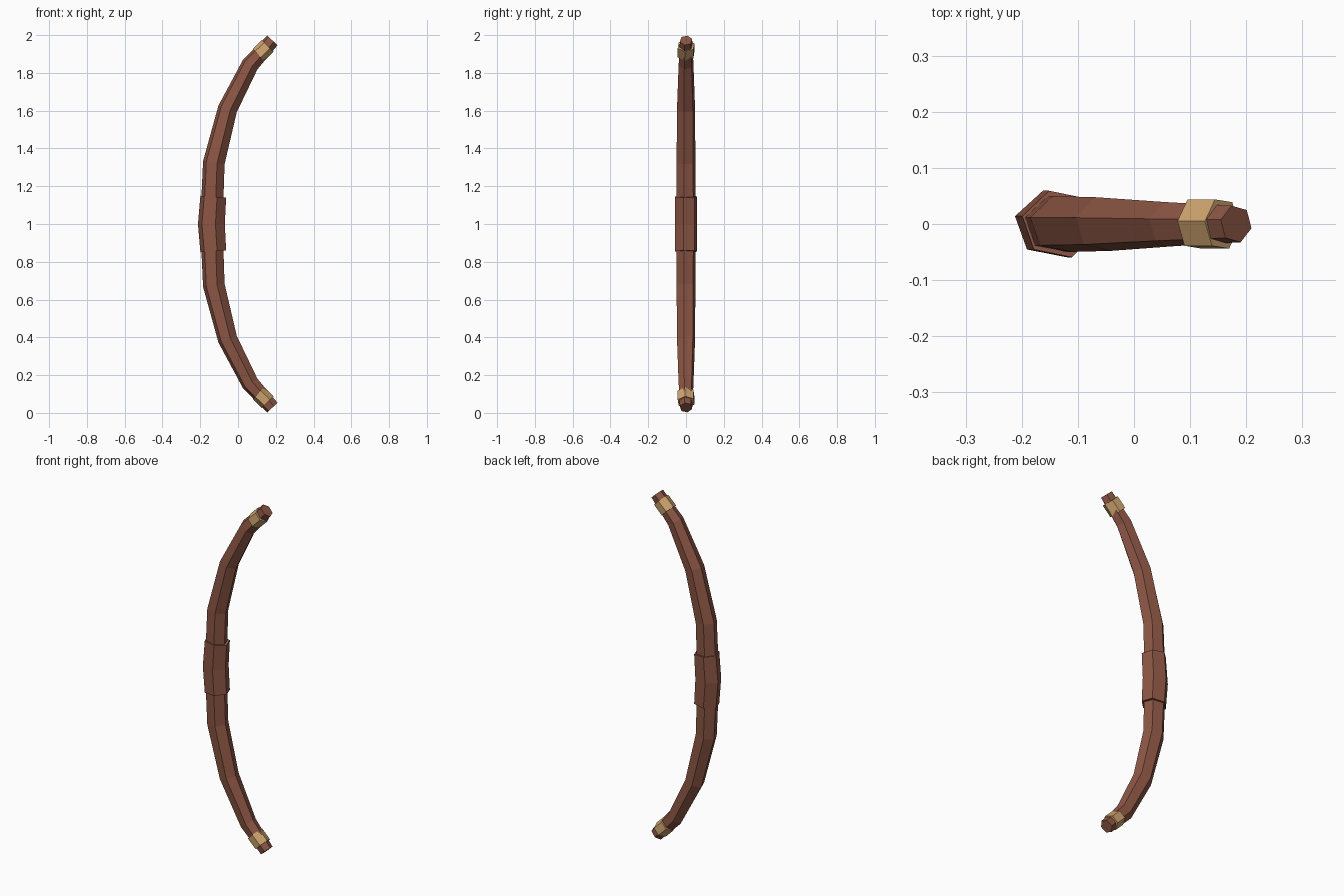
import bpy, bmesh, math
from mathutils import Vector

cube = bpy.data.objects.get("Cube")
if cube:
    bpy.data.objects.remove(cube)

SIDES = 6


def make_material(name, rgb):
    mat = bpy.data.materials.new(name)
    mat.use_nodes = True
    colour = (*rgb, 1.0)
    mat.diffuse_color = colour
    mat.node_tree.nodes["Principled BSDF"].inputs["Base Color"].default_value = colour
    return mat


def sweep(name, stations, turn, mat):
    """Hexagonal tube along a path in the xz plane; stations are (x, z, depth, width)."""
    path = [Vector((s[0], 0, s[1])) for s in stations]
    bm = bmesh.new()
    rings = []
    for i, (x, z, depth, width) in enumerate(stations):
        before = (path[i] - path[i - 1]).normalized() if i else Vector()
        after = (path[i + 1] - path[i]).normalized() if i + 1 < len(path) else Vector()
        tangent = (before + after).normalized()
        out = Vector((tangent.z, 0, -tangent.x))
        ring = []
        for k in range(SIDES):
            a = math.radians(turn) + math.tau * k / SIDES
            offset = out * depth * math.cos(a) + Vector((0, width * math.sin(a), 0))
            ring.append(bm.verts.new(path[i] + offset))
        rings.append(ring)
    for low, high in zip(rings, rings[1:]):
        for k in range(SIDES):
            n = (k + 1) % SIDES
            bm.faces.new((low[k], low[n], high[n], high[k]))
    bm.faces.new(rings[0][::-1])
    bm.faces.new(rings[-1])
    bmesh.ops.recalc_face_normals(bm, faces=bm.faces)
    mesh = bpy.data.meshes.new(name)
    bm.to_mesh(mesh)
    bm.free()
    mesh.materials.append(mat)
    obj = bpy.data.objects.new(name, mesh)
    bpy.context.collection.objects.link(obj)
    return obj


def flipped(stations):
    """Same stations reflected about mid height, in rising order."""
    return [(x, 2 - z, d, w) for x, z, d, w in reversed(stations)]


wood = make_material("reddish brown wood", (0.262, 0.093, 0.058))
tan = make_material("tan binding", (0.62, 0.37, 0.16))

# Bow stave, tapering from the middle to both tips
middle = [(-0.141, 1.0, 0.061, 0.053)]
upper = [(-0.128, 1.325, 0.059, 0.052),
         (-0.055, 1.61, 0.053, 0.050),
         (0.065, 1.845, 0.047, 0.041),
         (0.182, 1.972, 0.038, 0.034)]
sweep("bow_stave", flipped(upper) + middle + upper, -13, wood)

# Thicker hand grip
end = [(-0.131, 1.145, 0.070, 0.062)]
sweep("hand_grip", flipped(end) + [(-0.141, 1.0, 0.073, 0.062)] + end, -13, wood)

# Tan bindings near the tips
band = [(0.108, 1.895, 0.044, 0.048), (0.157, 1.943, 0.044, 0.048)]
sweep("upper_binding", band, -6, tan)
sweep("lower_binding", flipped(band), -6, tan)
